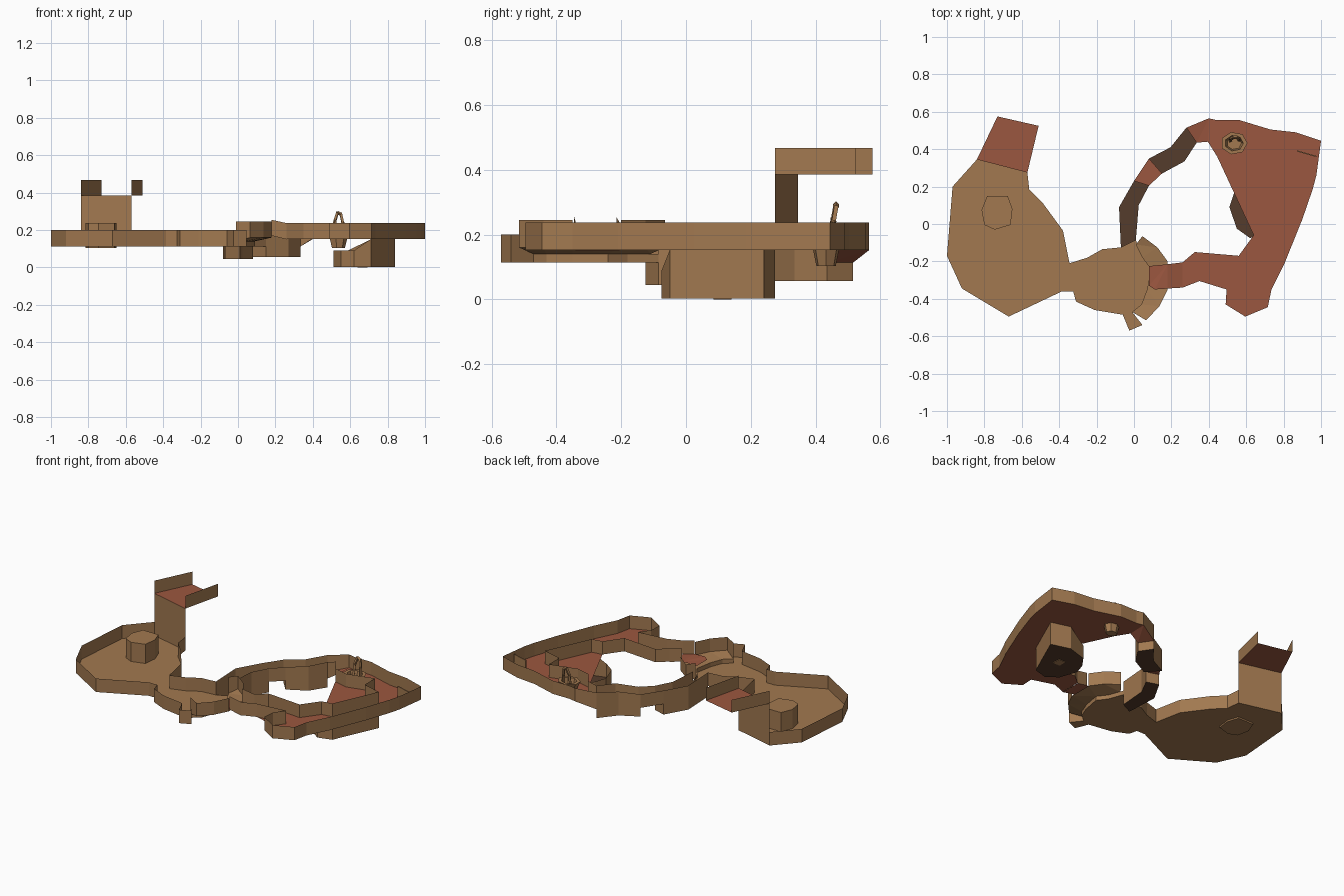
import bpy, bmesh, math
from mathutils import Vector

if "Cube" in bpy.data.objects:
    bpy.data.objects.remove(bpy.data.objects["Cube"])


def material(name, rgb):
    m = bpy.data.materials.new(name)
    m.diffuse_color = (*rgb, 1)
    m.use_nodes = True
    m.node_tree.nodes["Principled BSDF"].inputs["Base Color"].default_value = m.diffuse_color
    return m


ROCK = material("rock_brown", (0.36, 0.19, 0.08))
CLAY = material("red_clay", (0.33, 0.095, 0.05))
DARK = material("dark_earth", (0.09, 0.045, 0.025))


def finish(name, bm, mats):
    bmesh.ops.remove_doubles(bm, verts=bm.verts, dist=1e-5)
    me = bpy.data.meshes.new(name)
    bm.to_mesh(me)
    bm.free()
    for m in mats:
        me.materials.append(m)
    ob = bpy.data.objects.new(name, me)
    bpy.context.collection.objects.link(ob)
    return ob


def area(name, pts, z, mat, top, special=None):
    """Open-topped floor (listed counter-clockwise) with sheet walls.
    z / top: number or list per point; special: edge index -> top height or None (open)."""
    special = special or {}
    n = len(pts)
    zs = z if isinstance(z, list) else [z] * n
    ts = top if isinstance(top, list) else [top] * n
    bm = bmesh.new()
    low = [bm.verts.new((x, y, h)) for (x, y), h in zip(pts, zs)]
    floor = bm.faces.new(low)
    bmesh.ops.triangulate(bm, faces=[floor])
    for i in range(n):
        j = (i + 1) % n
        a, b = ts[i], ts[j]
        if i in special:
            if special[i] is None:
                continue
            a = b = special[i]
        f = bm.faces.new((low[i], low[j], bm.verts.new((*pts[j], b)),
                          bm.verts.new((*pts[i], a))))
        f.material_index = 1
    return finish(name, bm, [mat, ROCK])


def prism(name, pts, z0, z1, mat=ROCK):
    bm = bmesh.new()
    lo = [bm.verts.new((x, y, z0)) for x, y in pts]
    hi = [bm.verts.new((x, y, z1)) for x, y in pts]
    bm.faces.new(lo[::-1])
    bm.faces.new(hi)
    for i in range(len(pts)):
        j = (i + 1) % len(pts)
        bm.faces.new((lo[i], lo[j], hi[j], hi[i]))
    return finish(name, bm, [mat])


# Large west chamber joined to the middle chamber
chambers = [
    (-.84, .345), (-.97, .2), (-1, -.17), (-.92, -.345), (-.67, -.495),
    (-.385, -.36), (-.325, -.36), (-.31, -.415), (-.21, -.46), (-.06, -.485),
    (-.025, -.57), (.045, -.54), (-.01, -.47), (.04, -.43), (.07, -.35),
    (.09, -.24), (.045, -.18), (.01, -.085), (-.07, -.125), (-.17, -.135),
    (-.25, -.18), (-.345, -.21), (-.38, -.035), (-.49, .115), (-.56, .185),
    (-.57, .275)]
area("west_chambers", chambers, .113, ROCK, .2,
     {12: .14, 13: .14, 14: .14, 15: .14, 16: .14, 17: None, 25: .385})

# High platform above the chamber's north wall
area("high_platform", [(-.84, .345), (-.57, .275), (-.51, .525), (-.73, .575)],
     .385, CLAY, .467, {0: None, 2: None})

# Rock column
prism("rock_column", [(-.815, .075), (-.80, -.005), (-.745, -.03), (-.66, -.005),
                      (-.65, .08), (-.675, .15), (-.785, .15)], .103, .237)

# Crescent ledge at the east end of the middle chamber
area("crescent_ledge", [
    (-.01, -.47), (.065, -.515), (.135, -.44), (.18, -.35), (.18, -.2),
    (.125, -.125), (.045, -.065), (.01, -.11), (.045, -.18), (.09, -.24),
    (.07, -.35), (.04, -.43)],
    [.14, .16, .16, .16, .16, .16, .16, .14, .14, .14, .14, .14], ROCK, .245,
    {3: None, 7: None, 8: None, 9: None, 10: None, 11: None})

# Ramp from the ledge into the red passage
area("entry_ramp", [(.08, -.33), (.11, -.35), (.18, -.345), (.26, -.34),
                    (.26, -.205), (.18, -.215), (.08, -.225)],
     [.165, .17, .17, .15, .15, .17, .165], CLAY,
     [.25, .25, .255, .237, .237, .255, .25],
     {0: None, 3: None, 6: None, 1: None, 5: None})

# Red passage curving round the east side
passage = [
    (.26, -.34), (.35, -.305), (.545, -.285), (.495, -.35), (.49, -.43),
    (.595, -.495), (.715, -.445), (.735, -.35), (.805, -.21), (.9, .025),
    (.955, .185), (.975, .26), (1, .445), (.865, .49), (.73, .505),
    (.565, .555), (.445, .555), (.4, .565), (.395, .44), (.445, .36),
    (.54, .335), (.715, .38), (.715, .275), (.84, .24), (.71, -.05),
    (.64, -.06), (.56, -.17), (.325, -.15), (.26, -.205)]
area("east_passage", passage, .152, CLAY, .237, {17: None, 28: None})

# Low dividing wall in the north-east corner
prism("corner_divider", [(.87, .388), (.975, .358), (.977, .364), (.872, .394)],
      .152, .225)

# Sunken pit on the inner side of the passage, with a stone in it
area("sunken_pit", [(.62, -.075), (.71, -.05), (.84, .24), (.715, .275), (.585, .235),
                    (.535, .165), (.51, .09), (.55, -.025)], .003, DARK,
     [.09, .152, .152, .152, .09, .09, .09, .09], {1: .152})
prism("pit_stone", [(.64, .085), (.692, .085), (.688, .14), (.642, .138)], 0, .03)

# Western arc: two trenches, a landing between, and a ramp to the passage
area("south_trench", [(-.07, -.125), (.01, -.085), (.025, .1), (.08, .205),
                      (0, .23), (-.08, .09)], .045, DARK, .2, {0: .113, 3: .113})
area("trench_landing", [(0, .23), (.08, .205), (.15, .27), (.08, .35)],
     .113, CLAY, .2, {0: None, 2: None})
area("north_trench", [(.08, .35), (.15, .27), (.27, .335), (.335, .435),
                      (.28, .515), (.195, .41)], .056, DARK,
     [.2, .2, .215, .22, .22, .21], {0: .113, 3: .113})
area("north_ramp", [(.28, .515), (.335, .435), (.395, .44), (.4, .565)],
     [.113, .113, .152, .152], CLAY, [.22, .22, .237, .237], {0: None, 2: None})

# Tapered basin set into the passage floor
bm = bmesh.new()
rings = []
for r, z in [(.036, .103), (.048, .152), (.072, .2), (.05, .2), (.04, .165)]:
    rings.append([bm.verts.new((.535 + r * math.cos(k * math.tau / 7),
                                .432 + .85 * r * math.sin(k * math.tau / 7), z))
                  for k in range(7)])
for a, b in zip(rings, rings[1:]):
    for k in range(7):
        m = (k + 1) % 7
        bm.faces.new((a[k], a[m], b[m], b[k]))
bm.faces.new(rings[0][::-1])
bm.faces.new(rings[-1])
finish("basin", bm, [ROCK])

# Small arch standing on the basin
path = [(.515, .445, .18), (.518, .455, .25), (.532, .463, .293),
        (.55, .463, .285), (.56, .455, .24), (.562, .448, .18)]
bm = bmesh.new()
for p, q in zip(path, path[1:]):
    p, q = Vector(p), Vector(q)
    rot = (q - p).to_track_quat('Z', 'Y').to_matrix().to_4x4()
    rot.translation = (p + q) / 2
    bmesh.ops.create_cone(bm, segments=4, radius1=.009, radius2=.009,
                          depth=(q - p).length + .006, cap_ends=True, matrix=rot)
finish("basin_arch", bm, [ROCK])
